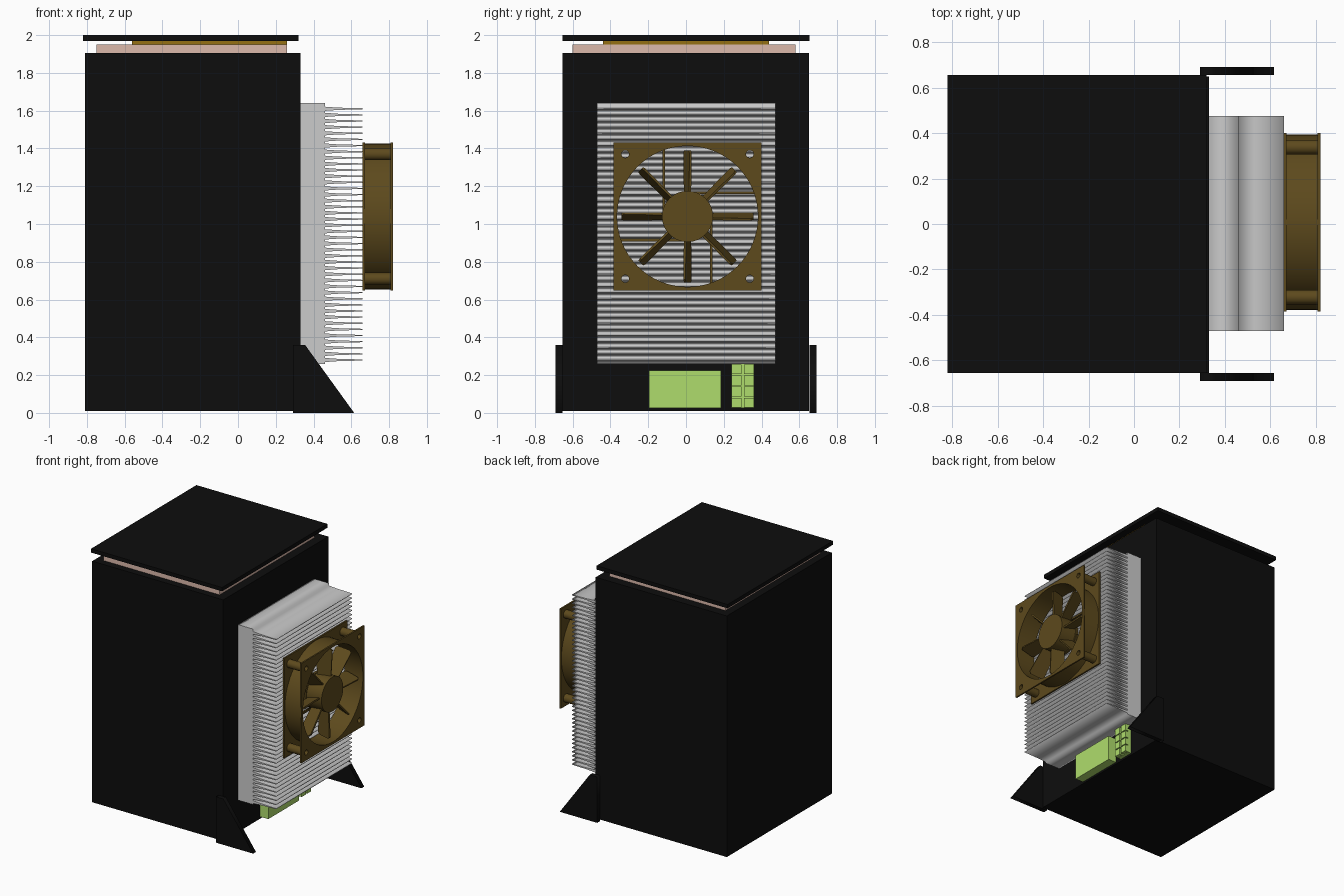
import bpy, bmesh
from math import sin, cos, pi, radians
from mathutils import Matrix

if "Cube" in bpy.data.objects:
    bpy.data.objects.remove(bpy.data.objects["Cube"])


def material(name, r, g, b):
    m = bpy.data.materials.new(name)
    m.diffuse_color = (r, g, b, 1)
    m.use_nodes = True
    m.node_tree.nodes["Principled BSDF"].inputs["Base Color"].default_value = m.diffuse_color
    return m


BLACK = material("black", 0.004, 0.004, 0.004)
BROWN = material("fan brown", 0.11, 0.068, 0.012)
GOLD = material("gold", 0.30, 0.16, 0.006)
PINK = material("pink", 0.72, 0.49, 0.41)
GREEN = material("green", 0.43, 0.72, 0.15)


def link(name, mesh, mat=None):
    ob = bpy.data.objects.new(name, mesh)
    bpy.context.collection.objects.link(ob)
    if mat:
        mesh.materials.clear()
        mesh.materials.append(mat)
    return ob


def box(name, xs, ys, zs, mat=None):
    bm = bmesh.new()
    bmesh.ops.create_cube(bm, size=1)
    for v in bm.verts:
        v.co = [(a + b) / 2 + c * (b - a) for c, (a, b) in zip(v.co, (xs, ys, zs))]
    me = bpy.data.meshes.new(name)
    bm.to_mesh(me)
    bm.free()
    return link(name, me, mat)


# Columns: where local x, y and the extrusion go
AXES = {"X": Matrix(((0, 0, 1), (1, 0, 0), (0, 1, 0))),
        "Y": Matrix(((1, 0, 0), (0, 0, -1), (0, 1, 0)))}


def extrude(name, outlines, axis, lo, hi, mat=None, smooth=False):
    """Fill nested outlines (inner ones are holes) and extrude along an axis."""
    cu = bpy.data.curves.new(name, "CURVE")
    cu.dimensions = "2D"
    cu.fill_mode = "BOTH"
    cu.extrude = (hi - lo) / 2
    for pts in outlines:
        s = cu.splines.new("POLY")
        s.points.add(len(pts) - 1)
        for p, (u, v) in zip(s.points, pts):
            p.co = (u, v, 0, 1)
        s.use_cyclic_u = True
    tmp = bpy.data.objects.new(name + "_curve", cu)
    bpy.context.collection.objects.link(tmp)
    deps = bpy.context.evaluated_depsgraph_get()
    me = bpy.data.meshes.new_from_object(tmp.evaluated_get(deps))
    bpy.data.objects.remove(tmp)
    me.transform(AXES[axis].to_4x4())
    mid = (lo + hi) / 2
    me.transform(Matrix.Translation((mid, 0, 0) if axis == "X" else (0, mid, 0)))
    bm = bmesh.new()
    bm.from_mesh(me)
    bmesh.ops.remove_doubles(bm, verts=bm.verts, dist=1e-5)
    bmesh.ops.recalc_face_normals(bm, faces=bm.faces)
    bm.to_mesh(me)
    bm.free()
    ob = link(name, me, mat)
    if smooth:
        bpy.ops.object.select_all(action="DESELECT")
        ob.select_set(True)
        bpy.context.view_layer.objects.active = ob
        bpy.ops.object.shade_smooth_by_angle(angle=radians(30))
    return ob


def circle(cu, cv, r, n=64):
    return [(cu + r * cos(2 * pi * i / n), cv + r * sin(2 * pi * i / n)) for i in range(n)]


# Cabinet, top pads and lid
box("cabinet", (-0.81, 0.33), (-0.655, 0.65), (0.01, 1.905), BLACK)
box("insulation_pad", (-0.75, 0.26), (-0.60, 0.58), (1.905, 1.95), PINK)
box("contact_plate", (-0.56, 0.26), (-0.44, 0.44), (1.945, 1.97), GOLD)
box("lid", (-0.82, 0.32), (-0.655, 0.655), (1.97, 2.0), BLACK)

# Feet
foot = [(0.29, 0), (0.615, 0), (0.355, 0.36), (0.29, 0.36)]
extrude("foot_front", [foot], "Y", -0.69, -0.655, BLACK)
extrude("foot_back", [foot], "Y", 0.655, 0.69, BLACK)

# Heat sink: one comb-shaped section with tapered fins
FINS = 42
comb = [(0.33, 1.64), (0.33, 0.26), (0.46, 0.26)]
for i in range(FINS):
    z = 0.28 + i * (1.61 - 0.28) / (FINS - 1)
    comb += [(0.46, z - 0.011), (0.53, z - 0.006), (0.66, z - 0.003),
             (0.66, z + 0.003), (0.53, z + 0.006), (0.46, z + 0.011)]
comb.append((0.46, 1.64))
extrude("heat_sink", [comb], "Y", -0.47, 0.475)

# Fan housing: two flanges, a round duct and corner tubes
CY, CZ, H, P = 0.008, 1.04, 0.392, 0.33
square = [(CY - H, CZ - H), (CY + H, CZ - H), (CY + H, CZ + H), (CY - H, CZ + H)]
corners = [(CY + a * P, CZ + b * P) for a in (-1, 1) for b in (-1, 1)]
holes = [circle(u, v, 0.02, 20) for u, v in corners]
for name, lo, hi in (("rear", 0.66, 0.672), ("outer", 0.808, 0.82)):
    extrude("fan_flange_" + name, [square, circle(CY, CZ, 0.373)] + holes,
            "X", lo, hi, BROWN, True)
extrude("fan_duct", [circle(CY, CZ, 0.386), circle(CY, CZ, 0.373)], "X", 0.672, 0.808, BROWN, True)
for i, (u, v) in enumerate(corners):
    extrude(f"fan_post_{i + 1}", [circle(u, v, 0.032, 24), circle(u, v, 0.02, 20)],
            "X", 0.672, 0.808, BROWN, True)

# Hub, motor mount and its four offset struts
extrude("fan_hub", [circle(CY, CZ, 0.135)], "X", 0.685, 0.815, BROWN, True)
extrude("motor_mount", [circle(CY, CZ, 0.135)], "X", 0.66, 0.68, BROWN, True)
for i in range(4):
    c, s = cos(i * pi / 2), sin(i * pi / 2)
    strut = [(0.03, 0.118), (0.36, 0.118), (0.36, 0.132), (0.03, 0.132)]
    extrude(f"strut_{i + 1}", [[(CY + u * c - v * s, CZ + u * s + v * c) for u, v in strut]],
            "X", 0.66, 0.675, BROWN)

# Eight steeply pitched blades
bm = bmesh.new()
outline = [(0.12, -0.05), (0.335, -0.06), (0.35, -0.045),
           (0.35, 0.045), (0.335, 0.06), (0.12, 0.05)]  # radius, axial
for i in range(8):
    a = i * pi / 4
    vs = []
    for r, x in outline:
        t = -x * 0.27
        vs.append(bm.verts.new((0.745 + x, CY + r * cos(a) - t * sin(a),
                                CZ + r * sin(a) + t * cos(a))))
    bm.faces.new(vs)
me = bpy.data.meshes.new("fan_blades")
bm.to_mesh(me)
bm.free()
mod = link("fan_blades", me, BROWN).modifiers.new("thickness", "SOLIDIFY")
mod.thickness = 0.012
mod.offset = 0

# Power module and terminal block
box("power_module", (0.33, 0.40), (-0.195, 0.185), (0.025, 0.225), GREEN)
box("terminal_base", (0.33, 0.36), (0.242, 0.36), (0.025, 0.262), GREEN)
for row in range(4):
    for col in range(2):
        y, z = 0.242 + col * 0.066, 0.028 + row * 0.059
        box(f"terminal_{row + 1}_{col + 1}", (0.355, 0.385), (y, y + 0.052), (z, z + 0.052), GREEN)
